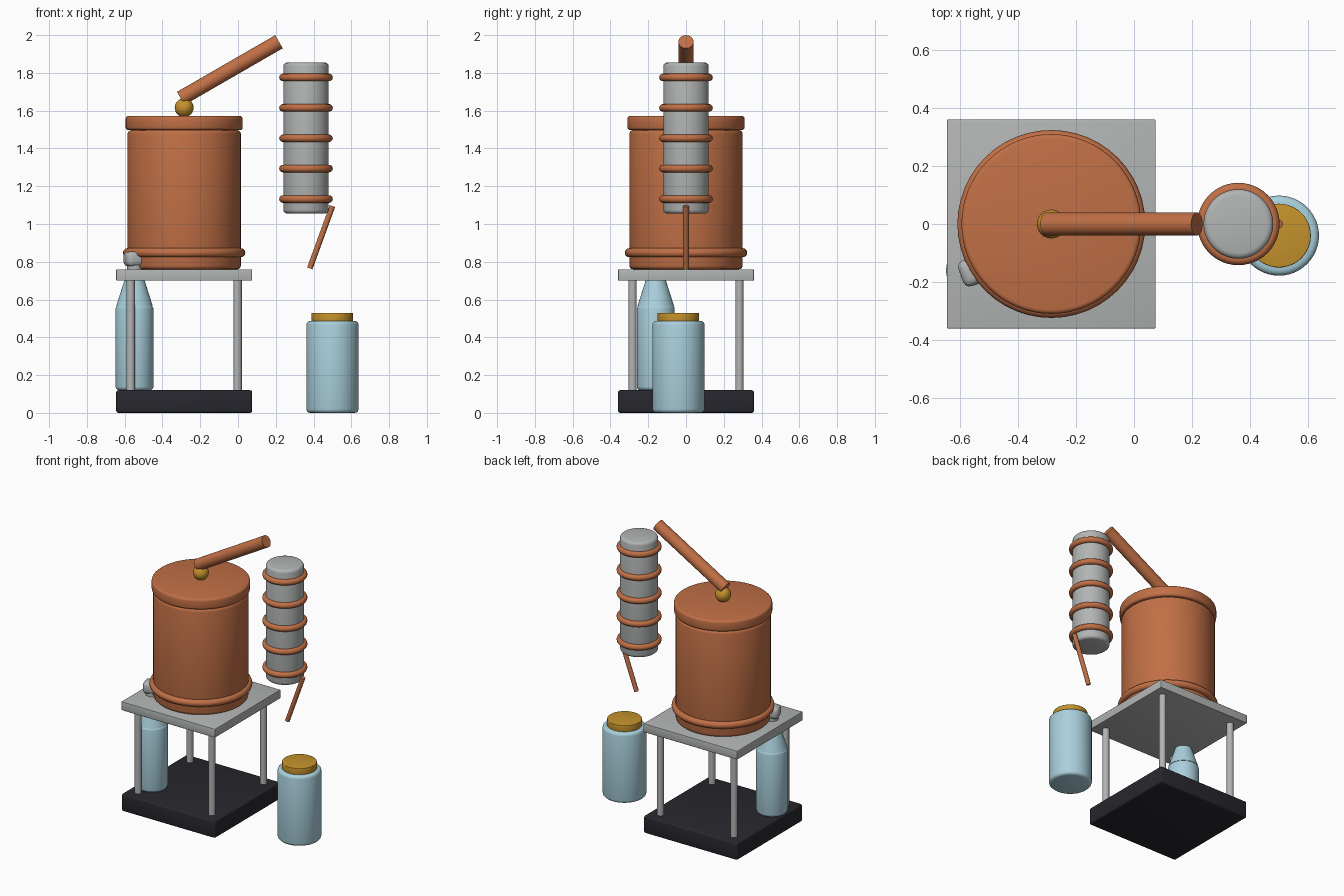
import bpy, math
from mathutils import Vector

if "Cube" in bpy.data.objects:
    bpy.data.objects.remove(bpy.data.objects["Cube"])


def material(name, rgb):
    m = bpy.data.materials.new(name)
    m.diffuse_color = (*rgb, 1)
    m.use_nodes = True
    m.node_tree.nodes["Principled BSDF"].inputs["Base Color"].default_value = m.diffuse_color
    return m


COPPER = material("copper", (0.53, 0.16, 0.06))
STEEL = material("steel grey", (0.45, 0.46, 0.46))
GLASS = material("pale blue glass", (0.40, 0.63, 0.72))
BRASS = material("brass", (0.56, 0.29, 0.025))
DARK = material("charcoal", (0.02, 0.02, 0.027))


def finish(name, mat, bevel=0.0, smooth=True):
    ob = bpy.context.object
    ob.name = name
    ob.data.materials.append(mat)
    if bevel:
        b = ob.modifiers.new("rounded_edges", 'BEVEL')
        b.width, b.segments, b.limit_method = bevel, 3, 'ANGLE'
        b.angle_limit = math.radians(40)
        bpy.ops.object.modifier_apply(modifier=b.name)
    if smooth:
        bpy.ops.object.shade_smooth_by_angle(angle=math.radians(35))
    return ob


def box(name, mat, centre, size, bevel, turn=0.0):
    bpy.ops.mesh.primitive_cube_add(size=1, location=centre, rotation=(0, 0, turn))
    bpy.context.object.scale = size
    bpy.ops.object.transform_apply(location=False, rotation=False, scale=True)
    return finish(name, mat, bevel)


def drum(name, mat, x, y, z0, z1, r, bevel=0.0, r_top=None, sides=48):
    bpy.ops.mesh.primitive_cone_add(vertices=sides, radius1=r, radius2=r if r_top is None else r_top,
                                    depth=z1 - z0, location=(x, y, (z0 + z1) / 2))
    return finish(name, mat, bevel)


def ring(name, mat, x, z, major, minor):
    bpy.ops.mesh.primitive_torus_add(major_segments=48, minor_segments=12, major_radius=major,
                                     minor_radius=minor, location=(x, 0, z))
    return finish(name, mat)


def pipe(name, mat, a, b, r):
    a, b = Vector(a), Vector(b)
    bpy.ops.mesh.primitive_cylinder_add(vertices=24, radius=r, depth=(b - a).length, location=(a + b) / 2,
                                        rotation=(b - a).to_track_quat('Z', 'Y').to_euler())
    return finish(name, mat)


CX = -0.285  # axis of stand and pot

# Stand: base, four legs, table top
box("base", DARK, (CX, 0, 0.06), (0.72, 0.72, 0.12), 0.012)
box("table_top", STEEL, (CX, 0, 0.73), (0.72, 0.72, 0.06), 0.004)
for sx in (-1, 1):
    for sy in (-1, 1):
        drum("leg", STEEL, CX + sx * 0.283, sy * 0.283, 0.11, 0.71, 0.022, sides=20)

# Pot with foot ring, lid, knob and vapour pipe
drum("pot", COPPER, CX, 0, 0.76, 1.497, 0.30, 0.02, sides=64)
ring("pot_ring", COPPER, CX, 0.848, 0.30, 0.024)
drum("lid", COPPER, CX, 0, 1.497, 1.572, 0.31, 0.015, sides=64)
bpy.ops.mesh.primitive_uv_sphere_add(segments=24, ring_count=16, radius=0.05, location=(CX, 0, 1.616))
finish("knob", BRASS)
pipe("vapour_pipe", COPPER, (-0.303, 0, 1.665), (0.217, 0, 1.965), 0.04)

# Condenser with coil rings and spout
drum("condenser", STEEL, 0.36, 0, 1.055, 1.855, 0.12, 0.02)
for i in range(5):
    ring("coil_ring", COPPER, 0.36, 1.132 + 0.161 * i, 0.122, 0.02)
pipe("spout", COPPER, (0.50, 0, 1.095), (0.38, 0, 0.765), 0.015)

# Collecting jar
drum("jar", GLASS, 0.50, -0.04, 0, 0.487, 0.138, 0.02)
drum("jar_cap", BRASS, 0.50, -0.04, 0.48, 0.53, 0.11, 0.004)

# Gas bottle under the table, with neck and valve
BX, BY = -0.548, -0.16
drum("bottle", GLASS, BX, BY, 0.12, 0.57, 0.10, 0.018)
drum("bottle_shoulder", GLASS, BX, BY, 0.565, 0.75, 0.097, r_top=0.038)
drum("bottle_neck", STEEL, BX, BY, 0.74, 0.80, 0.04, sides=24)
box("valve", STEEL, (BX, BY, 0.815), (0.105, 0.095, 0.08), 0.025, math.radians(20))
